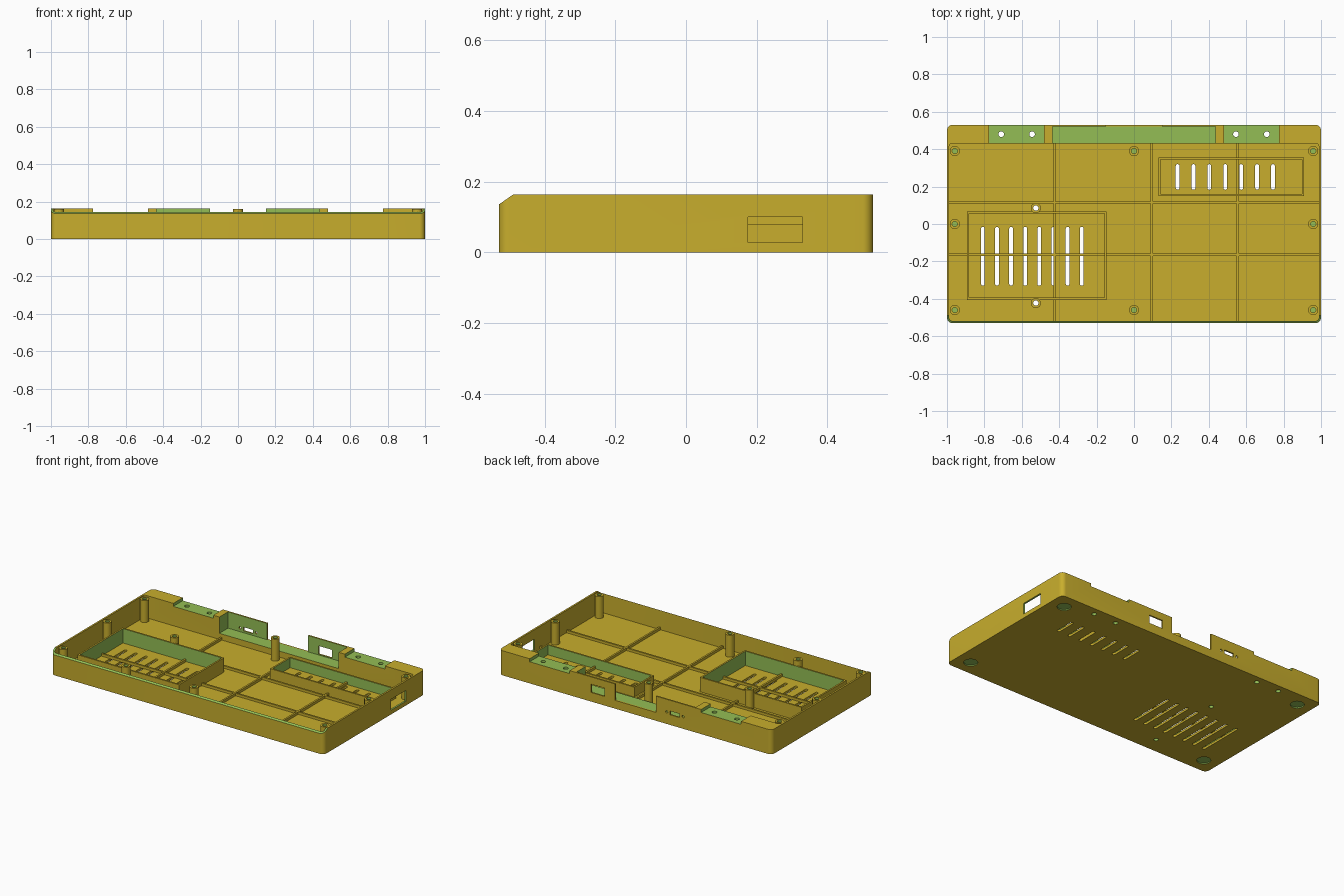
import bpy, bmesh, math

if "Cube" in bpy.data.objects:
    bpy.data.objects.remove(bpy.data.objects["Cube"])

H = 0.163        # case height
FLOOR = 0.015    # floor thickness


def material(name, rgb):
    m = bpy.data.materials.new(name)
    m.diffuse_color = (*rgb, 1)
    m.use_nodes = True
    m.node_tree.nodes["Principled BSDF"].inputs["Base Color"].default_value = m.diffuse_color
    return m


MATS = [material("mustard_yellow", (0.578, 0.423, 0.026)),
        material("cut_green", (0.296, 0.515, 0.091))]
YELLOW, GREEN = 0, 1


def prism(name, pts, a, b, mat=YELLOW, axis="z"):
    """Extrude a 2D outline from a to b along an axis."""
    place = {"z": lambda u, v, w: (u, v, w),
             "x": lambda u, v, w: (w, u, v),
             "y": lambda u, v, w: (u, w, v)}[axis]
    bm = bmesh.new()
    lo = [bm.verts.new(place(u, v, a)) for u, v in pts]
    hi = [bm.verts.new(place(u, v, b)) for u, v in pts]
    bm.faces.new(lo[::-1])
    bm.faces.new(hi)
    n = len(pts)
    for i in range(n):
        j = (i + 1) % n
        bm.faces.new((lo[i], lo[j], hi[j], hi[i]))
    bmesh.ops.recalc_face_normals(bm, faces=bm.faces)
    for f in bm.faces:
        f.material_index = mat
    me = bpy.data.meshes.new(name)
    bm.to_mesh(me)
    bm.free()
    for m in MATS:
        me.materials.append(m)
    ob = bpy.data.objects.new(name, me)
    bpy.context.collection.objects.link(ob)
    return ob


def rounded(x0, x1, y0, y1, r, seg=8):
    pts = []
    for k, (cx, cy) in enumerate(((x1 - r, y1 - r), (x0 + r, y1 - r),
                                  (x0 + r, y0 + r), (x1 - r, y0 + r))):
        for i in range(seg + 1):
            t = math.pi / 2 * (k + i / seg)
            pts.append((cx + r * math.cos(t), cy + r * math.sin(t)))
    return pts


def circle(x, y, r, n=24):
    return [(x + r * math.cos(2 * math.pi * i / n),
             y + r * math.sin(2 * math.pi * i / n)) for i in range(n)]


def box(name, x0, x1, y0, y1, z0, z1, mat=YELLOW):
    return prism(name, [(x0, y0), (x1, y0), (x1, y1), (x0, y1)], z0, z1, mat)


def cut(ob, cutters):
    """Subtract every cutter, then discard them."""
    for c in cutters:
        m = ob.modifiers.new("cut", "BOOLEAN")
        m.operation = "DIFFERENCE"
        m.solver = "EXACT"
        m.object = c
        c.hide_render = True
    dg = bpy.context.evaluated_depsgraph_get()
    dg.update()
    me = bpy.data.meshes.new_from_object(ob.evaluated_get(dg))
    ob.modifiers.clear()
    ob.data = me
    for c in cutters:
        bpy.data.objects.remove(c)


# Case: rounded tray with a solid hinge block along the back
case = prism("case", rounded(-1, 1, -0.53, 0.53, 0.03), 0, H)
cuts = [prism("cavity", rounded(-0.988, 0.988, -0.518, 0.43, 0.015, 4), FLOOR, 0.3)]

# Sloped front lip
cuts.append(prism("lip_cut", [(-0.58, 0.1), (-0.48, 0.17), (-0.48, 0.3), (-0.58, 0.3)],
                  -1.1, 1.1, GREEN, "x"))

# Hinge recesses with screw holes
for s in (-1, 1):
    a, b = sorted((s * 0.775, s * 0.482))
    cuts.append(box("hinge_recess", a, b, 0.42, 0.6, 0.143, 0.3, GREEN))
    for x in (0.71, 0.545):
        cuts.append(prism("hinge_hole", circle(s * x, 0.48, 0.015), -0.1, 0.3, GREEN))

# Middle connector bay, and the opening in the thin wall behind it
cuts.append(box("bay", -0.437, 0.437, 0.40, 0.52, 0.055, 0.3, GREEN))
cuts.append(box("bay_opening", -0.15, 0.15, 0.50, 0.6, 0.055, 0.3))

# Rear ports
cuts.append(box("square_port", 0.225, 0.325, 0.50, 0.6, 0.06, 0.115))
cuts.append(box("flat_port", -0.325, -0.255, 0.50, 0.6, 0.067, 0.092))
for x in (-0.35, -0.23):
    cuts.append(prism("port_screw", circle(x, 0.08, 0.008, 12), 0.5, 0.6, YELLOW, "y"))

# Side port
cuts.append(box("side_port", 0.95, 1.1, 0.175, 0.33, 0.028, 0.10, GREEN))

# Vent slots
for i in range(8):
    x = -0.808 + 0.0755 * i
    cuts.append(prism("slot", rounded(x - 0.01, x + 0.01, -0.33, -0.015, 0.0099, 4), -0.1, 0.1))
for i in range(7):
    x = 0.233 + 0.085 * i
    cuts.append(prism("slot", rounded(x - 0.01, x + 0.01, 0.183, 0.32, 0.0099, 4), -0.1, 0.1))

# Foot recesses and standoff holes underneath
for x in (-0.9, 0.9):
    for y in (-0.43, 0.43):
        cuts.append(prism("foot_recess", circle(x, y, 0.042), -0.1, 0.007, GREEN))
for y in (0.085, -0.423):
    cuts.append(prism("standoff_hole", circle(-0.525, y, 0.014), -0.1, 0.1, GREEN))
cut(case, cuts)

# Floor ribs
for x in (-0.425, 0.095, 0.555):
    box("long_rib", x - 0.006, x + 0.006, -0.52, 0.432, FLOOR - 0.002, 0.032)
for y in (0.115, -0.165):
    box("cross_rib", -0.99, 0.99, y - 0.006, y + 0.006, FLOOR - 0.002, 0.0315)

# Compartment frames around the vents
for name, x0, x1, y0, y1, top in (("large_frame", -0.893, -0.148, -0.405, 0.067, 0.11),
                                  ("small_frame", 0.13, 0.91, 0.15, 0.355, 0.08)):
    t = 0.011
    frame = box(name, x0, x1, y0, y1, FLOOR - 0.002, top)
    cut(frame, [box("inside", x0 + t, x1 - t, y0 + t, y1 - t, -0.1, 0.3, GREEN)])

# Screw bosses along the edges
for x, y in ((-0.958, 0.39), (-0.958, 0), (-0.958, -0.46), (0, 0.39),
             (0, -0.46), (0.958, 0.39), (0.958, 0), (0.958, -0.46)):
    boss = prism("screw_boss", circle(x, y, 0.027), FLOOR - 0.002, 0.16)
    cut(boss, [prism("bore", circle(x, y, 0.014), 0.05, 0.3, GREEN)])

# Hollow board standoffs
for y in (0.085, -0.423):
    post = prism("board_standoff", circle(-0.525, y, 0.027), FLOOR - 0.002, 0.145)
    cut(post, [prism("bore", circle(-0.525, y, 0.014), -0.1, 0.3, GREEN)])

# Smooth the round walls, keep edges crisp
bpy.ops.object.select_all(action="SELECT")
bpy.context.view_layer.objects.active = case
bpy.ops.object.shade_smooth_by_angle(angle=math.radians(32))
